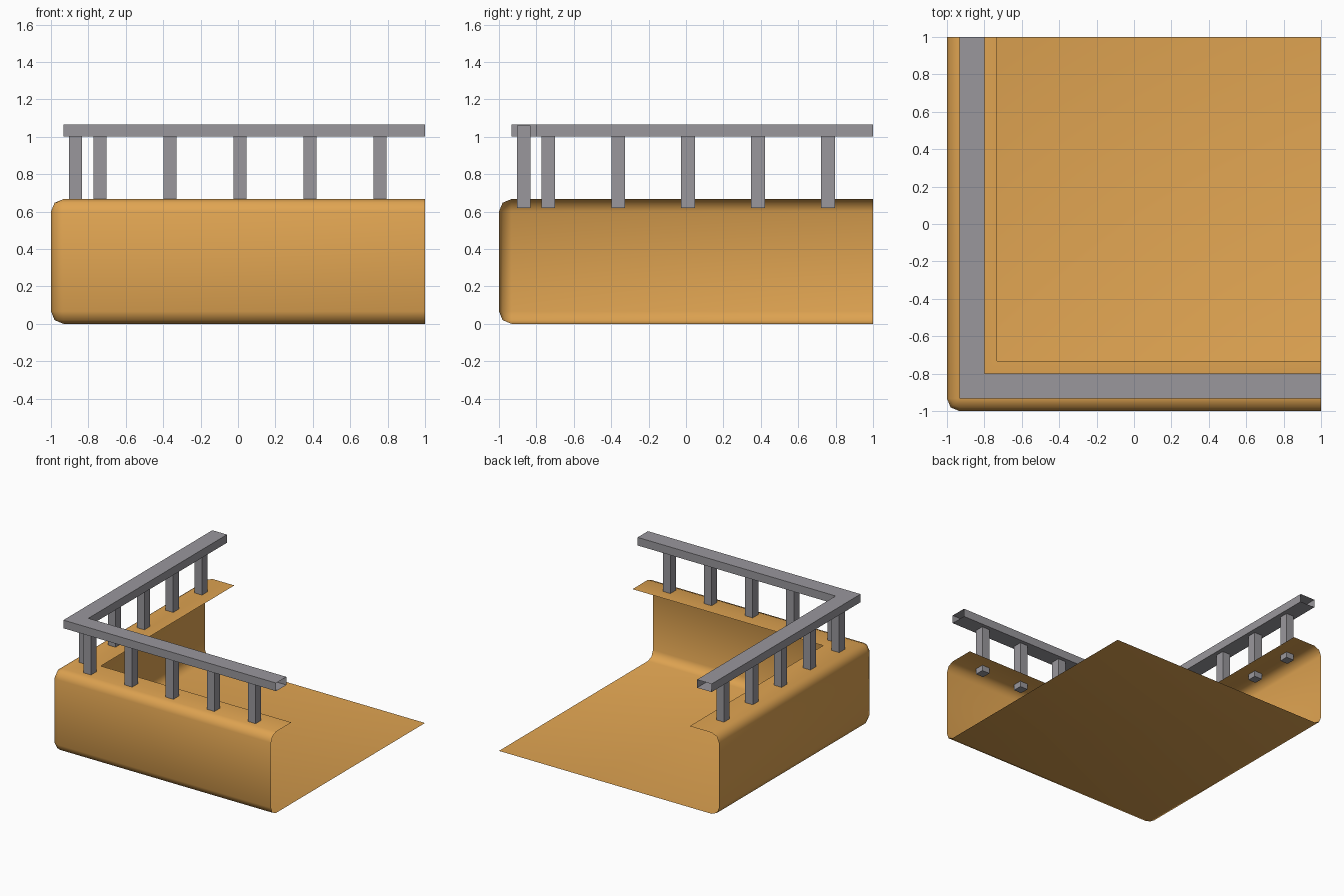
import bpy, bmesh, math

if "Cube" in bpy.data.objects:
    bpy.data.objects.remove(bpy.data.objects["Cube"])


def material(name, rgb):
    m = bpy.data.materials.new(name)
    m.diffuse_color = (*rgb, 1)
    m.use_nodes = True
    m.node_tree.nodes["Principled BSDF"].inputs["Base Color"].default_value = m.diffuse_color
    return m


ORANGE = material("warm orange", (0.74, 0.37, 0.083))
GREY = material("metal grey", (0.32, 0.31, 0.335))


def make_object(name, bm, mat, smooth=False):
    bmesh.ops.remove_doubles(bm, verts=bm.verts, dist=1e-4)
    mesh = bpy.data.meshes.new(name)
    bm.to_mesh(mesh)
    bm.free()
    mesh.materials.append(mat)
    for p in mesh.polygons:
        p.use_smooth = smooth
    obj = bpy.data.objects.new(name, mesh)
    bpy.context.collection.objects.link(obj)
    return obj


R = 1 / 15      # edge rounding radius
H = 2 / 3       # wall height


def path(inset, steps):
    """L-shaped path along the front and left edges, rounded near the outside."""
    c = -1 + max(inset, R)
    r = max(R - inset, 0)
    pts = [(1, -1 + inset)]
    for i in range(steps + 1):
        a = math.radians(270 - 90 * i / steps)
        pts.append((c + r * math.cos(a), c + r * math.sin(a)))
    return pts + [(-1 + inset, 1)]


def sweep(bm, profile, steps, closed=False):
    rows = [[bm.verts.new((x, y, z)) for x, y in path(d, steps)] for d, z in profile]
    for a, b in zip(rows, rows[1:] + (rows[:1] if closed else [])):
        for i in range(len(a) - 1):
            bm.faces.new((a[i + 1], a[i], b[i], b[i + 1]))
    return rows


# Balcony shell: floor, rounded parapet and inward top lip, one open sheet
k = R * (1 - math.sqrt(0.5))
profile = [(R, 0), (k, k), (0, R), (0, H - R), (k, H - k), (R, H), (4 * R, H)]
bm = bmesh.new()
rows = sweep(bm, profile, 2)
base = rows[0]
far = bm.verts.new((1, 1, 0))
bm.faces.new((base[-1], far, base[0], base[1]))
make_object("balcony_shell", bm, ORANGE, True)

# Handrail: mitred rectangular tube with open ends
bm = bmesh.new()
sweep(bm, [(R, 1.0), (R, 1 + R), (3 * R, 1 + R), (3 * R, 1.0)], 1, closed=True)
make_object("handrail", bm, GREY)


# Balusters along both sides, reaching through the lip and into the rail
def baluster(name, x, y):
    bm = bmesh.new()
    bmesh.ops.create_cube(bm, size=1)
    z0, z1 = 0.62, 1.06
    bmesh.ops.scale(bm, vec=(0.069, 0.073, z1 - z0), verts=bm.verts)
    bmesh.ops.translate(bm, vec=(x, y, (z0 + z1) / 2), verts=bm.verts)
    make_object(name, bm, GREY)


for i in range(5):
    t = -0.737 + 0.374 * i
    baluster(f"front_baluster_{i + 1}", t, -0.868)
    baluster(f"left_baluster_{i + 1}", -0.868, t)
